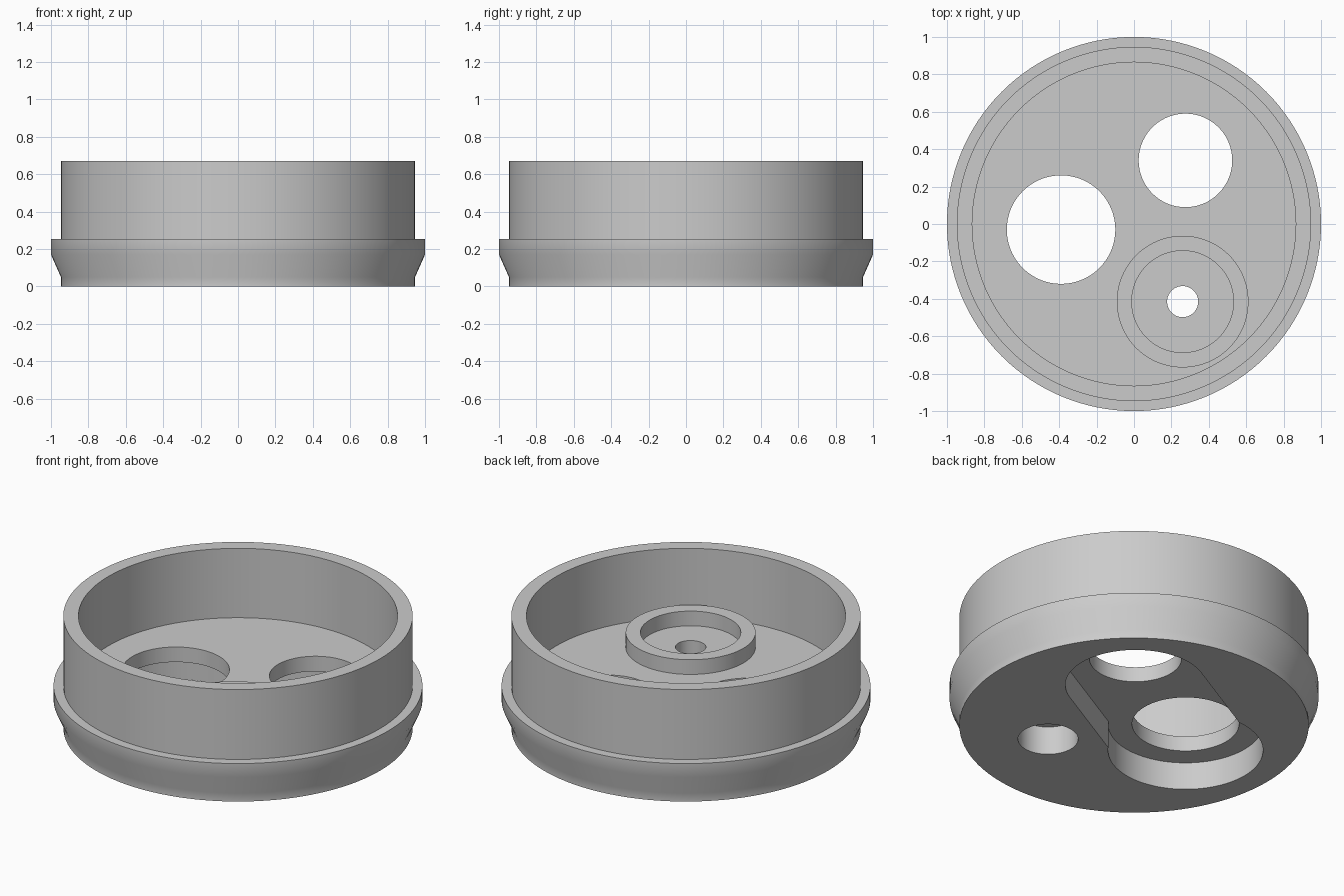
import bpy, bmesh, math
from mathutils import Vector

cube = bpy.data.objects.get("Cube")
if cube:
    bpy.data.objects.remove(cube, do_unlink=True)

SEGMENTS = 128
FLOOR = 0.255
POCKET = 0.165
BIG, MID, SMALL = Vector((-0.39, -0.03)), Vector((0.275, 0.34)), Vector((0.26, -0.415))

grey = bpy.data.materials.new("plain grey")
grey.use_nodes = True
grey.diffuse_color = (0.6, 0.6, 0.6, 1)
grey.node_tree.nodes["Principled BSDF"].inputs["Base Color"].default_value = (0.6, 0.6, 0.6, 1)


def arc(radius, centre=(0, 0), start=0.0, sweep=math.tau, count=SEGMENTS):
    """Points along an arc; a full turn leaves out the repeated end point."""
    steps = count if sweep == math.tau else count - 1
    return [(centre[0] + radius * math.cos(start + sweep * i / steps),
             centre[1] + radius * math.sin(start + sweep * i / steps)) for i in range(count)]


def loft(name, loops, closed=False):
    """Skin a stack of (outline, z) loops, capped or joined end to start."""
    bm = bmesh.new()
    rings = [[bm.verts.new((x, y, z)) for x, y in outline] for outline, z in loops]
    pairs = list(zip(rings, rings[1:]))
    if closed:
        pairs.append((rings[-1], rings[0]))
    else:
        bm.faces.new(rings[0])
        bm.faces.new(rings[-1])
    for a, b in pairs:
        n = len(a)
        for i in range(n):
            j = (i + 1) % n
            bm.faces.new((a[i], a[j], b[j], b[i]))
    bmesh.ops.recalc_face_normals(bm, faces=bm.faces)
    mesh = bpy.data.meshes.new(name)
    bm.to_mesh(mesh)
    bm.free()
    mesh.materials.append(grey)
    obj = bpy.data.objects.new(name, mesh)
    bpy.context.collection.objects.link(obj)
    return obj


def lathe(name, profile, centre=(0, 0), closed=False):
    return loft(name, [(arc(r, centre), z) for r, z in profile], closed)


def activate(obj):
    bpy.ops.object.select_all(action='DESELECT')
    obj.select_set(True)
    bpy.context.view_layer.objects.active = obj


def cut(target, cutter):
    cutter.hide_render = True
    mod = target.modifiers.new("cut", 'BOOLEAN')
    mod.operation, mod.solver, mod.object = 'DIFFERENCE', 'EXACT', cutter
    activate(target)
    bpy.ops.object.modifier_apply(modifier=mod.name)
    bpy.data.objects.remove(cutter, do_unlink=True)


# Cup body with flared lower band and open top
body = lathe("cup_body", [(0.947, 0), (0.947, 0.05), (1, 0.17), (1, 0.252), (0.947, 0.252),
                          (0.947, 0.67), (0.865, 0.67), (0.865, FLOOR)])

# Underside pocket: round end about the big hole, narrower slot to the middle hole
R_BIG, R_SLOT = 0.42, 0.38
axis = MID - BIG
heading = math.atan2(axis.y, axis.x)
mouth = math.asin(R_SLOT / R_BIG)
outline = arc(R_BIG, BIG, heading + mouth, math.tau - 2 * mouth, 96)
outline += arc(R_SLOT, MID, heading - math.pi / 2, math.pi, 64)
cut(body, loft("pocket_cutter", [(outline, -0.1), (outline, POCKET)]))

# Through holes and the stepped small hole
for centre, radius in ((BIG, 0.29), (MID, 0.25)):
    cut(body, lathe("hole_cutter", [(radius, 0.1), (radius, 0.4)], centre))
cut(body, lathe("stepped_hole_cutter", [(0.163, -0.1), (0.163, 0.17), (0.083, 0.17), (0.083, 0.4)], SMALL))

# Raised collar around the small hole
collar = lathe("collar", [(0.352, FLOOR - 0.005), (0.352, 0.343), (0.272, 0.343), (0.272, FLOOR - 0.005)],
               SMALL, closed=True)

for obj in (body, collar):
    activate(obj)
    bpy.ops.object.shade_smooth_by_angle(angle=math.radians(30))
